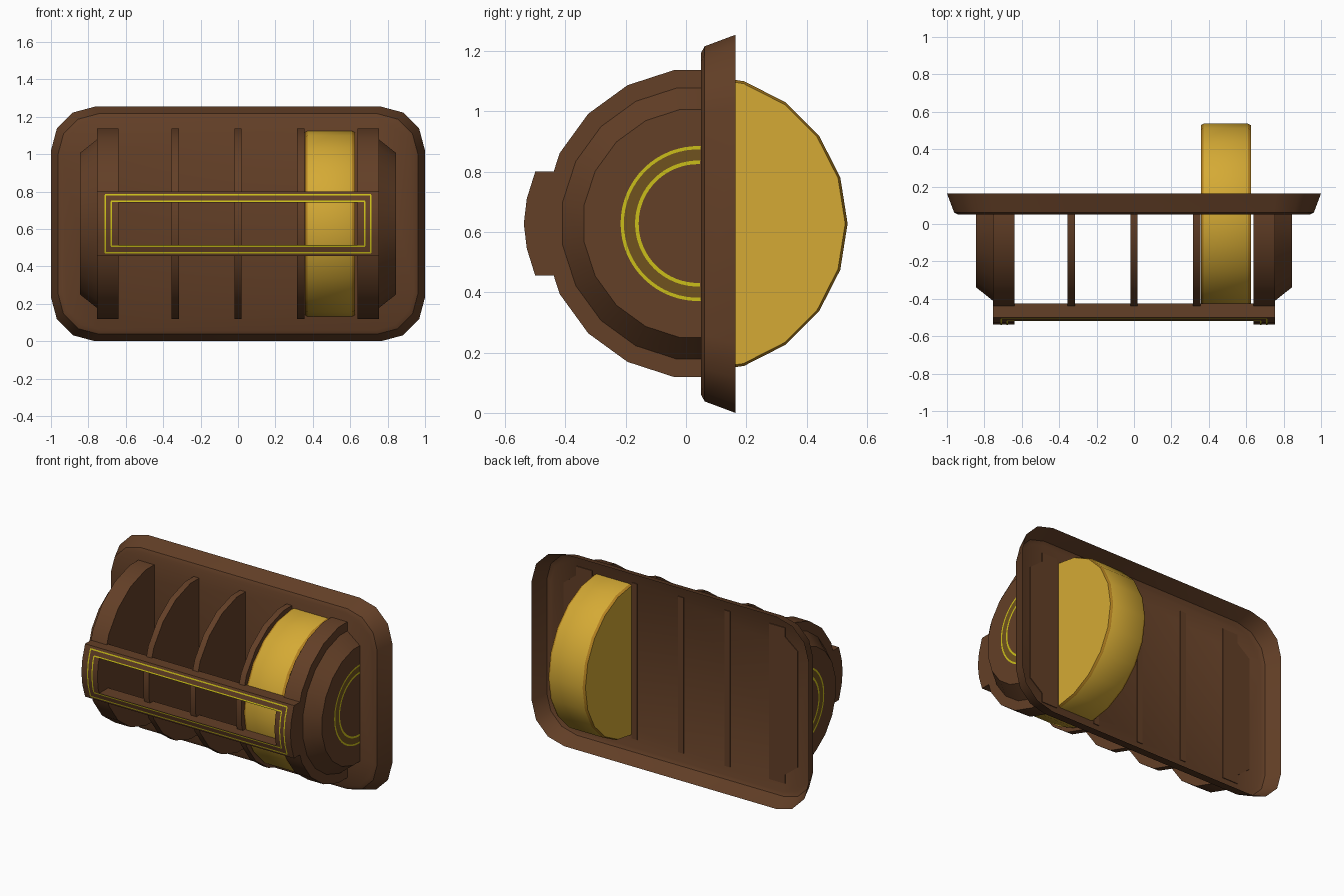
import bpy, bmesh, math

if "Cube" in bpy.data.objects:
    bpy.data.objects.remove(bpy.data.objects["Cube"])

CY, CZ = 0.04, 0.628          # shared axis of all the round parts


def material(name, rgb):
    m = bpy.data.materials.new(name)
    m.diffuse_color = (*rgb, 1)
    m.use_nodes = True
    m.node_tree.nodes["Principled BSDF"].inputs["Base Color"].default_value = m.diffuse_color
    return m


BROWN = material("brown", (0.125, 0.050, 0.020))
GOLD = material("gold", (0.66, 0.40, 0.035))
DARK_GOLD = material("dark gold edge", (0.45, 0.22, 0.015))
YELLOW = material("yellow line", (0.60, 0.52, 0.01))
OLIVE = material("olive band", (0.16, 0.085, 0.013))


def finish(name, bm, mats, recalc=True):
    if recalc:
        bmesh.ops.recalc_face_normals(bm, faces=bm.faces)
    me = bpy.data.meshes.new(name)
    bm.to_mesh(me)
    bm.free()
    for m in mats:
        me.materials.append(m)
    ob = bpy.data.objects.new(name, me)
    bpy.context.collection.objects.link(ob)
    me.shade_smooth()
    me.set_sharp_from_angle(angle=math.radians(30))
    return ob


def loft(name, rings, mats=(BROWN,), cap_start=True, cap_end=True, bands=None):
    """Join matching point rings; bands gives a material index per span."""
    bm = bmesh.new()
    loops = [[bm.verts.new(p) for p in r] for r in rings]
    n = len(loops[0])
    for k, (a, b) in enumerate(zip(loops, loops[1:])):
        for i in range(n):
            f = bm.faces.new((a[i], a[(i + 1) % n], b[(i + 1) % n], b[i]))
            f.material_index = bands[k] if bands else 0
    if cap_start:
        bm.faces.new(loops[0])
    if cap_end:
        bm.faces.new(loops[-1])
    return finish(name, bm, mats)


def half_disc(x, r):
    """Front half of a 20-sided disc, squared off against the back plate."""
    pts = [(x, CY - r * math.cos(math.radians(a)), CZ + r * math.sin(math.radians(a)))
           for a in range(81, -82, -18)]
    h = r * math.sin(math.radians(81))
    return [(x, 0.055, CZ + h)] + pts + [(x, 0.055, CZ - h)]


def rounded_rect(inset, y):
    hx, hz, r = 1 - inset, 0.627 - inset, 0.235 - inset * 0.5
    pts = []
    for q, (sx, sz) in enumerate([(1, 1), (-1, 1), (-1, -1), (1, -1)]):
        for k in range(4):
            a = math.radians(90 * q + 30 * k)
            pts.append((sx * (hx - r) + r * math.cos(a), y,
                        0.627 + sz * (hz - r) + r * math.sin(a)))
    return pts


# back plate: shallow tray open at the back
loft("back_plate", [rounded_rect(0.06, 0.05), rounded_rect(0.038, 0.062),
                    rounded_rect(0, 0.164)], cap_end=False)

# dividing fins
for i, x in enumerate((-0.335, 0, 0.335)):
    loft(f"fin_{i}", [half_disc(x - 0.02, 0.515), half_disc(x + 0.02, 0.515)])

# gold drum passing through the plate
drum = []
for x, r in ((0.357, 0.488), (0.372, 0.496), (0.61, 0.496), (0.625, 0.488)):
    drum.append([(x, CY + r * math.cos(math.tau * k / 20), CZ + r * math.sin(math.tau * k / 20))
                 for k in range(20)])
loft("drum", drum, (GOLD, DARK_GOLD), bands=(1, 0, 1))

# front frame cross-section
FRONT = [(0.455, -0.50), (0.545, -0.528), (0.628, -0.538), (0.711, -0.528), (0.80, -0.50)]


def front_y(z):
    for (z0, y0), (z1, y1) in zip(FRONT, FRONT[1:]):
        if z <= z1:
            return y0 + (y1 - y0) * (z - z0) / (z1 - z0)
    return FRONT[-1][1]


def frame_piece(name, x0, x1, z0, z1):
    zs = [z0] + [z for z, _ in FRONT if z0 < z < z1] + [z1]
    prof = [(-0.425, z0)] + [(front_y(z), z) for z in zs] + [(-0.425, z1)]
    loft(name, [[(x, y, z) for y, z in prof] for x in (x0, x1)])


frame_piece("frame_top_bar", -0.64, 0.64, 0.742, 0.80)
frame_piece("frame_bottom_bar", -0.64, 0.64, 0.455, 0.514)


def strip(name, x0, x1, z0, z1):
    """Thin inlaid line lying on the frame front."""
    zs = [z0] + [z for z, _ in FRONT if z0 < z < z1] + [z1]
    bm = bmesh.new()
    rows = [[bm.verts.new((x, front_y(z) - 0.002, z)) for x in (x0, x1)] for z in zs]
    for a, b in zip(rows, rows[1:]):
        bm.faces.new((a[0], a[1], b[1], b[0]))
    finish(name, bm, (YELLOW,), False)


for tag, hx, z0, z1 in (("outer", 0.71, 0.472, 0.782), ("inner", 0.678, 0.508, 0.748)):
    w = 0.004
    strip(f"{tag}_line_bottom", -hx, hx, z0 - w, z0 + w)
    strip(f"{tag}_line_top", -hx, hx, z1 - w, z1 + w)
    strip(f"{tag}_line_left", -hx - w, -hx + w, z0, z1)
    strip(f"{tag}_line_right", hx - w, hx + w, z0, z1)

for side, s in (("left", -1), ("right", 1)):
    # stepped end caps
    loft(f"{side}_end_cap", [half_disc(s * x, r) for x, r in
                             ((0.64, 0.515), (0.755, 0.515), (0.755, 0.455), (0.845, 0.383))])
    x0, x1 = sorted((s * 0.64, s * 0.755))
    frame_piece(f"frame_{side}_end", x0, x1, 0.455, 0.80)

    # half-ring inlay on the end cap: olive with yellow edges
    bm = bmesh.new()
    rings = [[bm.verts.new((s * 0.847, CY - r * math.cos(a), CZ + r * math.sin(a)))
              for a in [math.radians(-92 + 184 * k / 32) for k in range(33)]]
             for r in (0.197, 0.209, 0.246, 0.257)]
    for k in range(3):
        for i in range(32):
            q = [rings[k][i], rings[k + 1][i], rings[k + 1][i + 1], rings[k][i + 1]]
            f = bm.faces.new(q)
            f.normal_update()
            if f.normal.x * s < 0:
                f.normal_flip()
            f.material_index = 1 if k == 1 else 0
    finish(f"{side}_ring_inlay", bm, (YELLOW, OLIVE), False)
